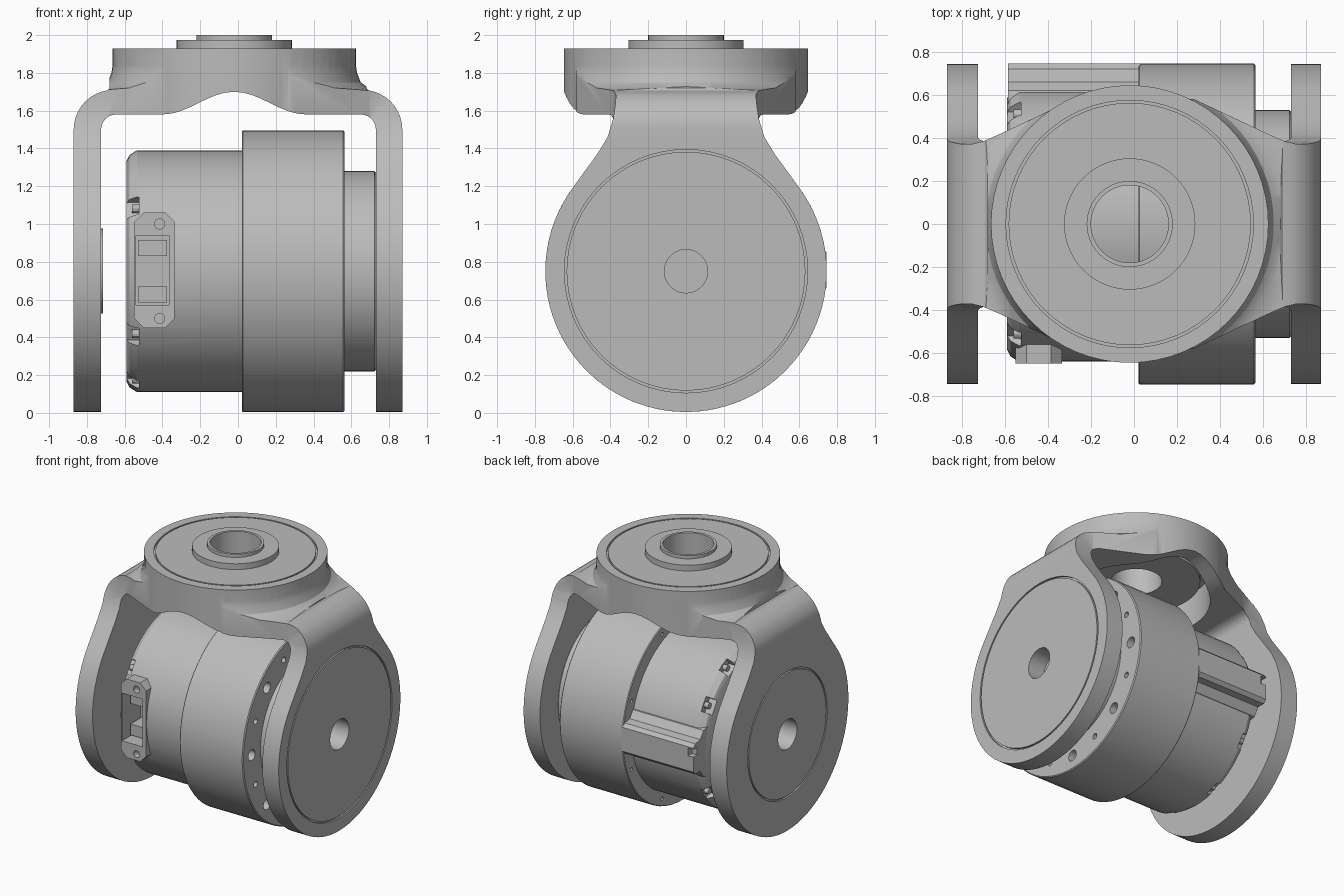
import bpy, bmesh, math
from mathutils import Matrix, Vector

if "Cube" in bpy.data.objects:
    bpy.data.objects.remove(bpy.data.objects["Cube"])

metal = bpy.data.materials.new("brushed_grey")
metal.use_nodes = True
metal.diffuse_color = (0.5, 0.5, 0.5, 1)
metal.node_tree.nodes["Principled BSDF"].inputs["Base Color"].default_value = (0.5, 0.5, 0.5, 1)

AXIS_Z = 0.75    # height of the tilt axis
TOP_X = -0.02    # centre of the top disc
PLACE = {"x": lambda a, b, t: (t, a, b), "y": lambda a, b, t: (a, t, b), "z": lambda a, b, t: (a, b, t)}


def finish_mesh(name, bm):
    bmesh.ops.recalc_face_normals(bm, faces=bm.faces)
    mesh = bpy.data.meshes.new(name)
    bm.to_mesh(mesh)
    bm.free()
    obj = bpy.data.objects.new(name, mesh)
    bpy.context.collection.objects.link(obj)
    return obj


def prism(name, pts, axis, lo, hi):
    """Extrude a closed outline along an axis."""
    bm = bmesh.new()
    rings = [[bm.verts.new(PLACE[axis](a, b, t)) for a, b in pts] for t in (lo, hi)]
    bm.faces.new(rings[0])
    bm.faces.new(rings[1])
    n = len(pts)
    for i in range(n):
        j = (i + 1) % n
        bm.faces.new((rings[0][i], rings[0][j], rings[1][j], rings[1][i]))
    return finish_mesh(name, bm)


def lathe(name, profile, axis, centre, closed=False, steps=64):
    """Turn a profile of (radius, height) about an axis through centre."""
    bm = bmesh.new()
    verts = [bm.verts.new((r, 0, h)) for r, h in profile]
    pairs = list(zip(verts, verts[1:])) + ([(verts[-1], verts[0])] if closed else [])
    edges = [bm.edges.new(p) for p in pairs]
    bmesh.ops.spin(bm, geom=verts + edges, cent=(0, 0, 0), axis=(0, 0, 1),
                   angle=2 * math.pi, steps=steps)
    bmesh.ops.remove_doubles(bm, verts=bm.verts, dist=1e-5)
    turn = Matrix.Rotation(math.pi / 2, 4, axis.upper()) if axis == "y" else Matrix()
    if axis == "x":
        turn = Matrix.Rotation(math.pi / 2, 4, "Y")
    bmesh.ops.transform(bm, matrix=Matrix.Translation(Vector(centre)) @ turn, verts=bm.verts)
    return finish_mesh(name, bm)


def circle(a, b, r, n=24):
    return [(a + r * math.cos(2 * math.pi * i / n), b + r * math.sin(2 * math.pi * i / n)) for i in range(n)]


def ring(axis, centre, r, lo, hi):
    return lathe("groove_cutter", [(r, lo), (r + 0.012, lo), (r + 0.012, hi), (r, hi)], axis, centre, True)


def box(x0, x1, y0, y1, z0, z1):
    return prism("box", [(x0, z0), (x1, z0), (x1, z1), (x0, z1)], "y", y0, y1)


def combine(obj, other, operation="DIFFERENCE"):
    mod = obj.modifiers.new("combine", "BOOLEAN")
    mod.operation, mod.solver, mod.object = operation, "EXACT", other
    bpy.context.view_layer.objects.active = obj
    bpy.ops.object.modifier_apply(modifier=mod.name)
    bpy.data.objects.remove(other)


def arc(cx, cz, r, a0, a1, n=10):
    return [(cx + r * math.cos(math.radians(a0 + (a1 - a0) * i / n)),
             cz + r * math.sin(math.radians(a0 + (a1 - a0) * i / n))) for i in range(n + 1)]


def mirrored(pts):
    return pts + [(-a, b) for a, b in reversed(pts)]


# Yoke: pear-shaped arms joined by a flared bridge
neck = [(0.47, 1.37), (0.415, 1.46), (0.385, 1.56), (0.372, 1.65), (0.37, 1.9)]
lower = arc(0, AXIS_Z, 0.745, -89, 37, 32)
yoke = prism("yoke", mirrored(lower + neck), "x", -0.95, 0.95)
half = [(0.95, 0.37), (0.76, 0.37), (0.70, 0.385), (0.62, 0.42), (0.28, 0.58)]
plan = mirrored(half)
plan += [(a, -b) for a, b in reversed(plan)]
combine(yoke, prism("bridge", plan, "z", 1.5, 1.88), "UNION")
shoulder = [(0.87, -0.1)] + arc(0.66, 1.50, 0.21, 0, 90) + [(0.6, 1.88)]
combine(yoke, prism("shoulders", mirrored(shoulder[:-2] + [(0.68, 1.72), (0.68, 1.9)]), "y", -1, 1), "INTERSECT")
flare = [(0, 1.87), (0.64, 1.87), (0.65, 1.80), (0.67, 1.75), (0.71, 1.72), (0.80, 1.708),
         (1.3, 1.70), (1.3, -0.2), (0, -0.2)]
combine(yoke, lathe("flare", flare, "z", (TOP_X, 0, 0)), "INTERSECT")
combine(yoke, lathe("disc", [(0, 1.5), (0.645, 1.5), (0.645, 1.93), (0, 1.93)], "z", (TOP_X, 0, 0)), "UNION")

# Opening between the arms, arched under the disc
arch = [(TOP_X + 0.38 * t, 1.58 + 0.06 * (1 + math.cos(math.pi * t)))
        for t in [1 - i / 8 for i in range(17)]]
opening = [(-0.725, -0.1), (0.73, -0.1)] + arc(0.65, 1.50, 0.08, 0, 90, 6) + arch \
    + arc(-0.645, 1.50, 0.08, 90, 180, 6)
combine(yoke, prism("opening", opening, "y", -1, 1))
combine(yoke, lathe("pocket", [(0, 1.3), (0.52, 1.3), (0.52, 1.84), (0, 1.84)], "z", (TOP_X, 0, 0)))
combine(yoke, prism("bore", circle(TOP_X, 0, 0.29, 48), "z", 1.6, 2.1))
combine(yoke, lathe("arm_pad", [(0, -0.74), (0.225, -0.74), (0.225, -0.715), (0, -0.715)],
                    "x", (0, 0, AXIS_Z)), "UNION")

# Cover seams and axle holes
combine(yoke, ring("z", (TOP_X, 0, 0), 0.563, 1.915, 2.0))
combine(yoke, ring("x", (0, 0, AXIS_Z), 0.632, 0.855, 0.95))
combine(yoke, ring("x", (0, 0, AXIS_Z), 0.475, -0.95, -0.855))
combine(yoke, prism("axle_hole", circle(0, AXIS_Z, 0.115, 32), "x", -1, 1))

# Hollow hub through the disc
hub = lathe("top_hub", [(0.18, 2.0), (0.2, 2.0), (0.2, 1.975), (0.305, 1.975), (0.305, 1.79),
                        (0.45, 1.79), (0.45, 1.74), (0.18, 1.74)], "z", (TOP_X, 0, 0), True)

# Motor body turned about the tilt axis
body = lathe("motor_body", [(0, -0.59), (0.585, -0.59), (0.615, -0.575), (0.64, -0.535), (0.64, 0.02),
                            (0.74, 0.02), (0.745, 0.026), (0.745, 0.557), (0.738, 0.564), (0.53, 0.564),
                            (0.53, 0.722), (0.522, 0.73), (0, 0.73)], "x", (0, 0, AXIS_Z))
for i in range(16):
    a = math.radians(22.5 * i)
    y, z = math.cos(a), math.sin(a)
    combine(body, prism("bolt_hole", circle(0.637 * y, AXIS_Z + 0.637 * z, 0.022 if i % 2 else 0.042, 16),
                        "x", 0.46, 0.65))
    if i % 2:
        combine(body, prism("rim_hole", circle(0.69 * y, AXIS_Z + 0.69 * z, 0.014, 12), "x", -0.05, 0.1))

# Screw pockets round the end cap
for deg in (33, 62, 147, 213, 250, 290, 327):
    notch = box(-0.65, -0.525, -0.055, 0.055, 0.585, 0.70)
    notch.data.transform(Matrix.Translation((0, 0, AXIS_Z)) @ Matrix.Rotation(math.radians(deg - 90), 4, "X"))
    combine(body, notch)
    a = math.radians(deg)
    screw = lathe("cap_screw", [(0, -0.56), (0.022, -0.56), (0.022, -0.52), (0, -0.52)], "x",
                  (0, 0.608 * math.cos(a), AXIS_Z + 0.608 * math.sin(a)), steps=12)

# Connector plate on the front, with slot and screw holes
x0, x1, z0, z1, c = -0.55, -0.335, 0.45, 1.06, 0.05
plate = prism("connector_plate", [(x0 + c, z0), (x1 - c, z0), (x1, z0 + c), (x1, z1 - c), (x1 - c, z1),
                                  (x0 + c, z1), (x0, z1 - c), (x0, z0 + c)], "y", -0.648, -0.45)
for part in (plate, body):
    combine(part, box(-0.54, -0.365, -0.8, -0.42, 0.57, 0.94))
for z in (0.5, 1.0):
    combine(plate, prism("plate_hole", circle(-0.415, z, 0.027, 16), "y", -0.7, -0.60))
for n, z in enumerate((0.585, 0.83)):
    box(-0.53, -0.375, -0.56, -0.41, z, z + 0.085).name = f"socket_{n + 1}"

# Cable ridge along the back
ridge = prism("cable_ridge", [(0.45, 0.55), (0.62, 0.58), (0.66, 0.64), (0.72, 0.64), (0.745, 0.665),
                              (0.745, 0.85), (0.72, 0.875), (0.66, 0.885), (0.62, 0.94), (0.45, 0.97)],
              "x", -0.585, 0.03)
combine(ridge, box(-0.7, -0.54, 0.70, 0.8, 0.78, 0.84))

for obj in list(bpy.context.collection.objects):
    if obj.type != "MESH":
        continue
    obj.data.materials.clear()
    obj.data.materials.append(metal)
    if obj.name.startswith("box"):
        obj.name = "socket"
    bpy.ops.object.select_all(action="DESELECT")
    obj.select_set(True)
    bpy.context.view_layer.objects.active = obj
    bpy.ops.object.shade_smooth_by_angle(angle=math.radians(30))
